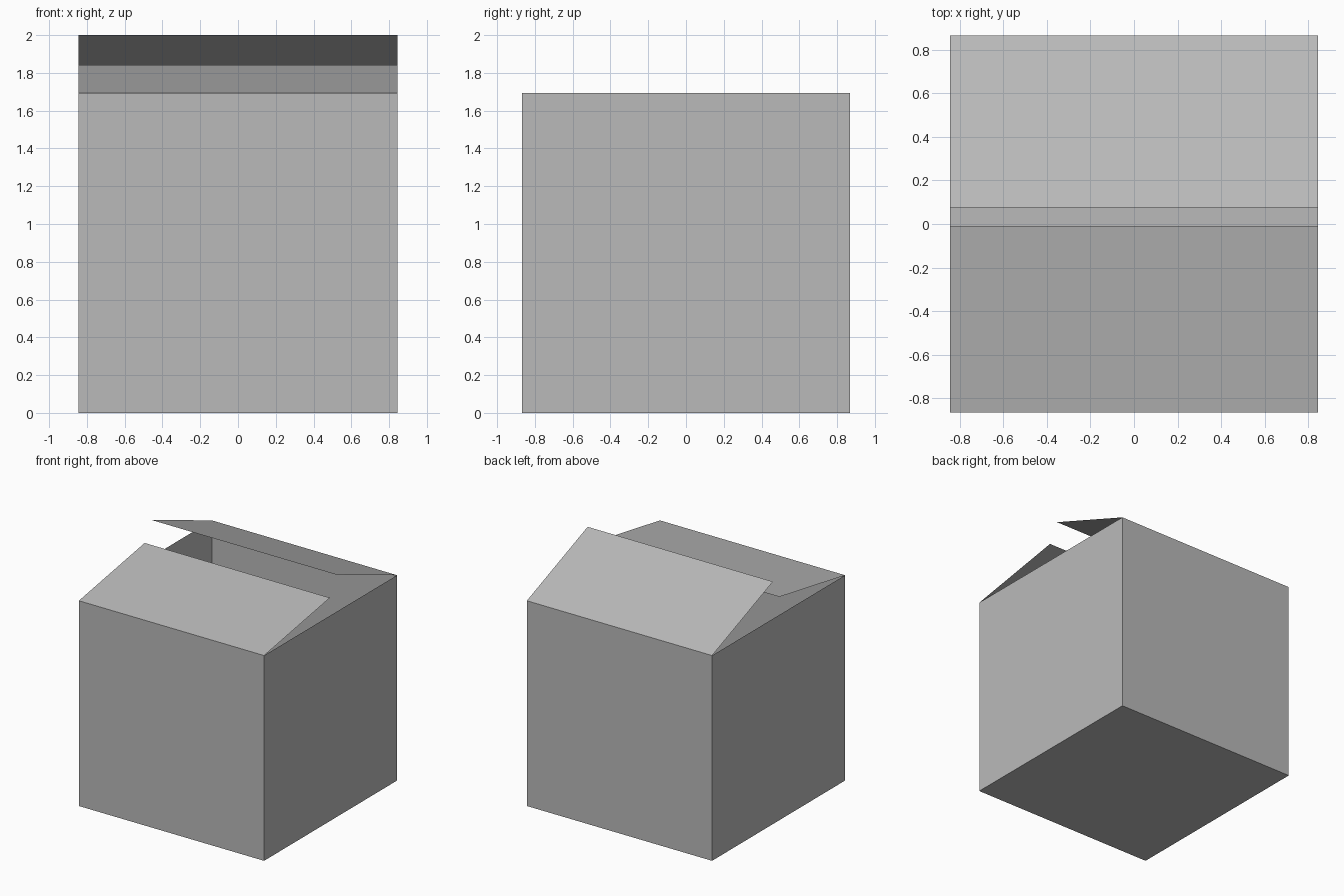
import bpy
import bmesh

cube = bpy.data.objects.get("Cube")
if cube:
    bpy.data.objects.remove(cube, do_unlink=True)

HALF_X, HALF_Y, HEIGHT = 0.845, 0.867, 1.693

# Plain grey card
card = bpy.data.materials.new("grey_card")
card.use_nodes = True
grey = (0.49, 0.49, 0.49, 1)
card.diffuse_color = grey
card.node_tree.nodes["Principled BSDF"].inputs["Base Color"].default_value = grey


def add_object(name, bm):
    mesh = bpy.data.meshes.new(name)
    bm.to_mesh(mesh)
    bm.free()
    mesh.materials.append(card)
    obj = bpy.data.objects.new(name, mesh)
    bpy.context.collection.objects.link(obj)
    return obj


# Box body: a cube of thin card with its lid removed
bm = bmesh.new()
bmesh.ops.create_cube(bm, size=1)
bmesh.ops.translate(bm, verts=bm.verts, vec=(0, 0, 0.5))
bmesh.ops.scale(bm, verts=bm.verts, vec=(2 * HALF_X, 2 * HALF_Y, HEIGHT))
bm.normal_update()
lid = [f for f in bm.faces if f.normal.z > 0.9]
bmesh.ops.delete(bm, geom=lid, context='FACES_ONLY')
add_object("box_body", bm)


# Flaps: thin sheets hinged on the front and back rims
def add_flap(name, hinge_y, tip_y, tip_z):
    bm = bmesh.new()
    hinge = [bm.verts.new((x, hinge_y, HEIGHT)) for x in (-HALF_X, HALF_X)]
    tip = [bm.verts.new((x, tip_y, tip_z)) for x in (HALF_X, -HALF_X)]
    face = bm.faces.new(hinge + tip)
    face.normal_update()
    if face.normal.z < 0:
        face.normal_flip()
    add_object(name, bm)


add_flap("front_flap", -HALF_Y, -0.01, 1.842)
add_flap("back_flap", HALF_Y, 0.075, 2.0)
